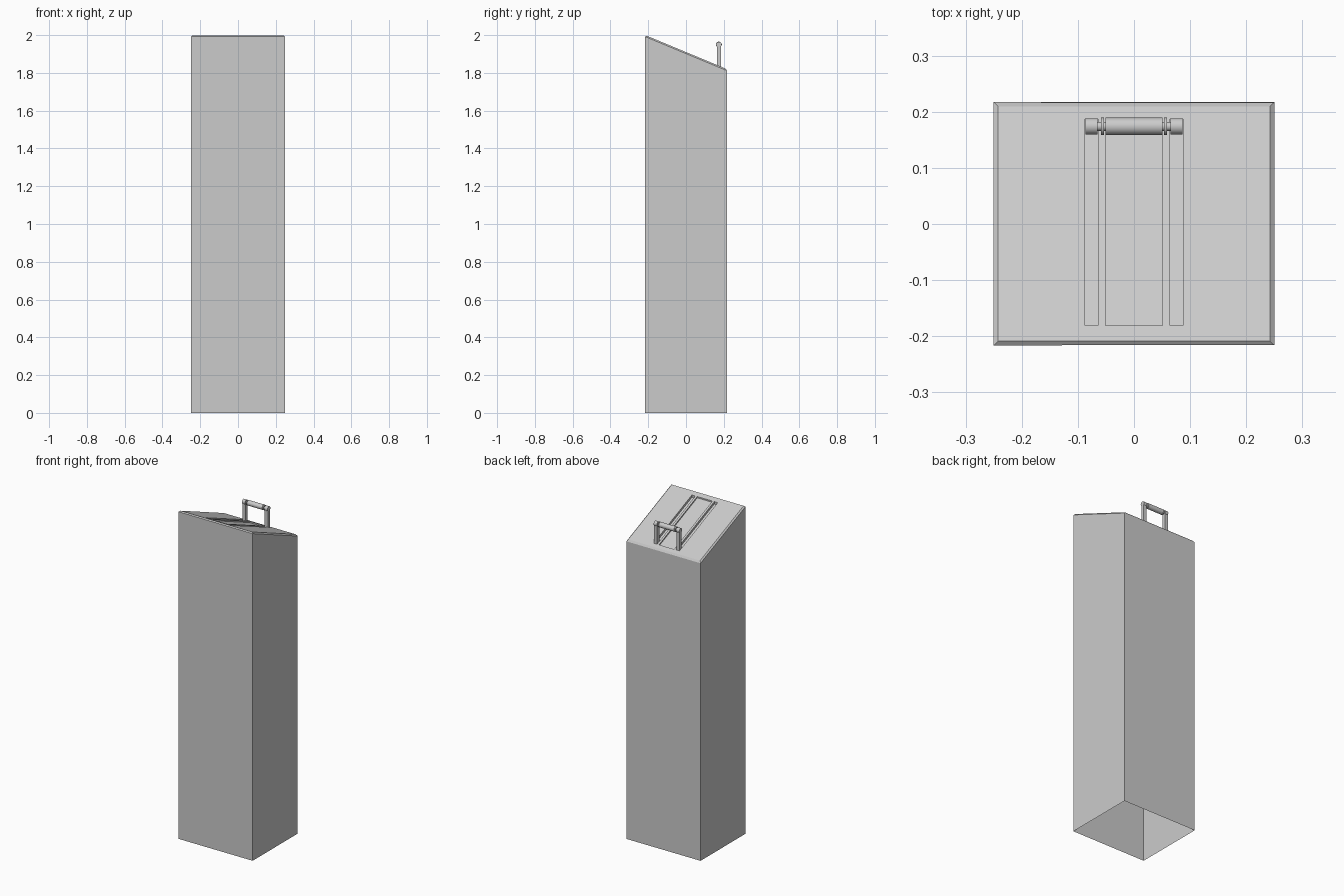
import bpy, bmesh, math
from mathutils import Matrix

if "Cube" in bpy.data.objects:
    bpy.data.objects.remove(bpy.data.objects["Cube"])

Y0, Y1, Z0, Z1 = -0.216, 0.217, 2.0, 1.82   # sloped top: front high, back low
SLOPE = math.atan2(Z1 - Z0, Y1 - Y0)


def top_z(y):
    return Z0 + (y - Y0) * math.tan(SLOPE)


def prism(name, profile, x0, x1):
    """Extrude a (y, z) profile along x."""
    bm = bmesh.new()
    face = bm.faces.new([bm.verts.new((x0, y, z)) for y, z in profile])
    ext = bmesh.ops.extrude_face_region(bm, geom=[face])
    moved = [v for v in ext["geom"] if isinstance(v, bmesh.types.BMVert)]
    bmesh.ops.translate(bm, verts=moved, vec=(x1 - x0, 0, 0))
    bmesh.ops.recalc_face_normals(bm, faces=bm.faces)
    me = bpy.data.meshes.new(name)
    bm.to_mesh(me)
    bm.free()
    ob = bpy.data.objects.new(name, me)
    bpy.context.collection.objects.link(ob)
    return ob


def activate(ob):
    bpy.ops.object.select_all(action='DESELECT')
    ob.select_set(True)
    bpy.context.view_layer.objects.active = ob


def rod(name, x0, x1, radius, y, z):
    bpy.ops.mesh.primitive_cylinder_add(vertices=32, radius=radius, depth=x1 - x0,
                                        location=((x0 + x1) / 2, y, z),
                                        rotation=(0, math.pi / 2, 0))
    ob = bpy.context.object
    ob.name = name
    bpy.ops.object.shade_smooth_by_angle(angle=math.radians(35))
    return ob


# Pedestal with chamfered top rim
body = prism("pedestal", [(Y0, 0), (Y1, 0), (Y1, Z1), (Y0, Z0)], -0.25, 0.25)
bm = bmesh.new()
bm.from_mesh(body.data)
top = max(bm.faces, key=lambda f: f.normal.z)
bmesh.ops.bevel(bm, geom=list(top.edges), offset=0.008, segments=1,
                affect='EDGES', profile=0.5)
bm.to_mesh(body.data)
bm.free()

# Recesses in the sloping top: two lever slots and a central panel
for name, x0, x1, depth in [("left_slot_cutter", -0.087, -0.064, 0.015),
                            ("right_slot_cutter", 0.064, 0.087, 0.015),
                            ("panel_cutter", -0.051, 0.051, 0.008)]:
    a, b = -0.181, 0.187
    cutter = prism(name, [(a, top_z(a) - depth), (b, top_z(b) - depth),
                          (b, top_z(b) + 0.05), (a, top_z(a) + 0.05)], x0, x1)
    mod = body.modifiers.new(name, 'BOOLEAN')
    mod.object = cutter
    mod.solver = 'EXACT'
    activate(body)
    bpy.ops.object.modifier_apply(modifier=mod.name)
    bpy.data.objects.remove(cutter)

# The underside is open
bm = bmesh.new()
bm.from_mesh(body.data)
bottom = [f for f in bm.faces if f.calc_center_median().z < 0.001]
bmesh.ops.delete(bm, geom=bottom, context='FACES')
bm.to_mesh(body.data)
bm.free()

# Lever arms: straight posts with rounded heads
HY, HZ, R, W = 0.174, 1.95, 0.0145, 0.010
start = -math.acos(W / R)
head = [(HY + R * math.cos(t), HZ + R * math.sin(t))
        for t in [start + (math.pi - 2 * start) * i / 20 for i in range(21)]]
foot = top_z(HY) - 0.015
arm_profile = [(HY - W, foot), (HY + W, foot)] + head
for side, s in (("left", -1), ("right", 1)):
    arm = prism(side + "_lever_arm", arm_profile, *sorted((s * 0.065, s * 0.086)))
    activate(arm)
    bpy.ops.object.shade_smooth_by_angle(angle=math.radians(35))
    # Thin collar between arm and grip
    rod(side + "_collar", *sorted((s * 0.0535, s * 0.0585)), 0.0155, HY, HZ)

# Grip and its axle
rod("axle", -0.07, 0.07, 0.008, HY, HZ)
rod("grip", -0.051, 0.051, 0.0155, HY, HZ)
